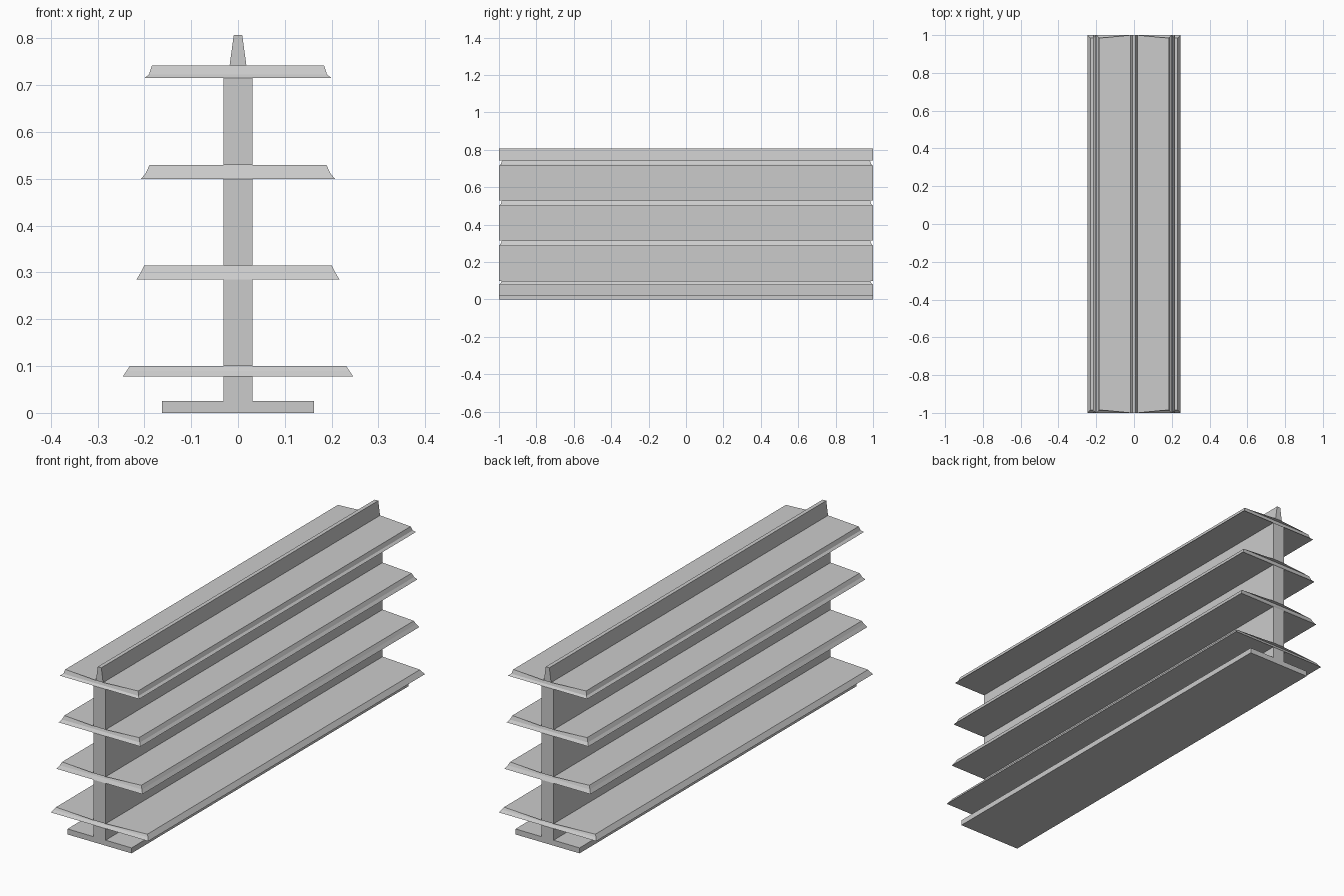
import bpy, bmesh

if "Cube" in bpy.data.objects:
    bpy.data.objects.remove(bpy.data.objects["Cube"])

SPINE = 0.031   # half width of the upright web
FIN = 0.018     # half width at the foot of the top fin


def stack(name, rings, cap_bottom=False, cap_top=False):
    """Skin a stack of rectangles given as (half width, half length, height)."""
    bm = bmesh.new()
    loops = [[bm.verts.new((sx * w, sy * l, z))
              for sx, sy in ((-1, -1), (1, -1), (1, 1), (-1, 1))]
             for w, l, z in rings]
    for a, b in zip(loops, loops[1:]):
        for i in range(4):
            j = (i + 1) % 4
            bm.faces.new((a[i], a[j], b[j], b[i]))
    if cap_bottom:
        bm.faces.new(loops[0][::-1])
    if cap_top:
        bm.faces.new(loops[-1])
    # drop the zero-area strips where flat flanges meet flush ends
    flat = [f for f in bm.faces if f.calc_area() < 1e-7]
    bmesh.ops.delete(bm, geom=flat, context='FACES_ONLY')
    mesh = bpy.data.meshes.new(name)
    bm.to_mesh(mesh)
    bm.free()
    obj = bpy.data.objects.new(name, mesh)
    bpy.context.collection.objects.link(obj)
    return obj


# base foot
stack("base", [(0.162, 1, 0), (0.162, 1, 0.025), (SPINE, 1, 0.025)], cap_bottom=True)

# shelves: bottom z, top z, bottom / kink / top half widths, kink fraction
shelves = [
    (0.078, 0.100, 0.246, 0.2385, 0.231, 0.5),
    (0.285, 0.315, 0.217, 0.2075, 0.200, 0.5),
    (0.500, 0.530, 0.207, 0.197, 0.189, 0.4),
    (0.715, 0.742, 0.200, 0.190, 0.184, 0.3),
]
below = 0.025
for n, (z0, z1, w0, wk, w1, k) in enumerate(shelves, 1):
    # upright web between levels
    stack(f"spine_{n}", [(SPINE, 1, below), (SPINE, 1, z0)])
    # shelf with sloped rim
    neck = FIN if n == len(shelves) else SPINE
    stack(f"shelf_{n}", [
        (SPINE, 1, z0), (w0, 1, z0),
        (wk, 0.99, z0 + k * (z1 - z0)),
        (w1, 0.984, z1), (neck, 1, z1)])
    below = z1

# tapered fin on top
stack("top_fin", [(FIN, 1, below), (0.009, 1, 0.807)], cap_top=True)
